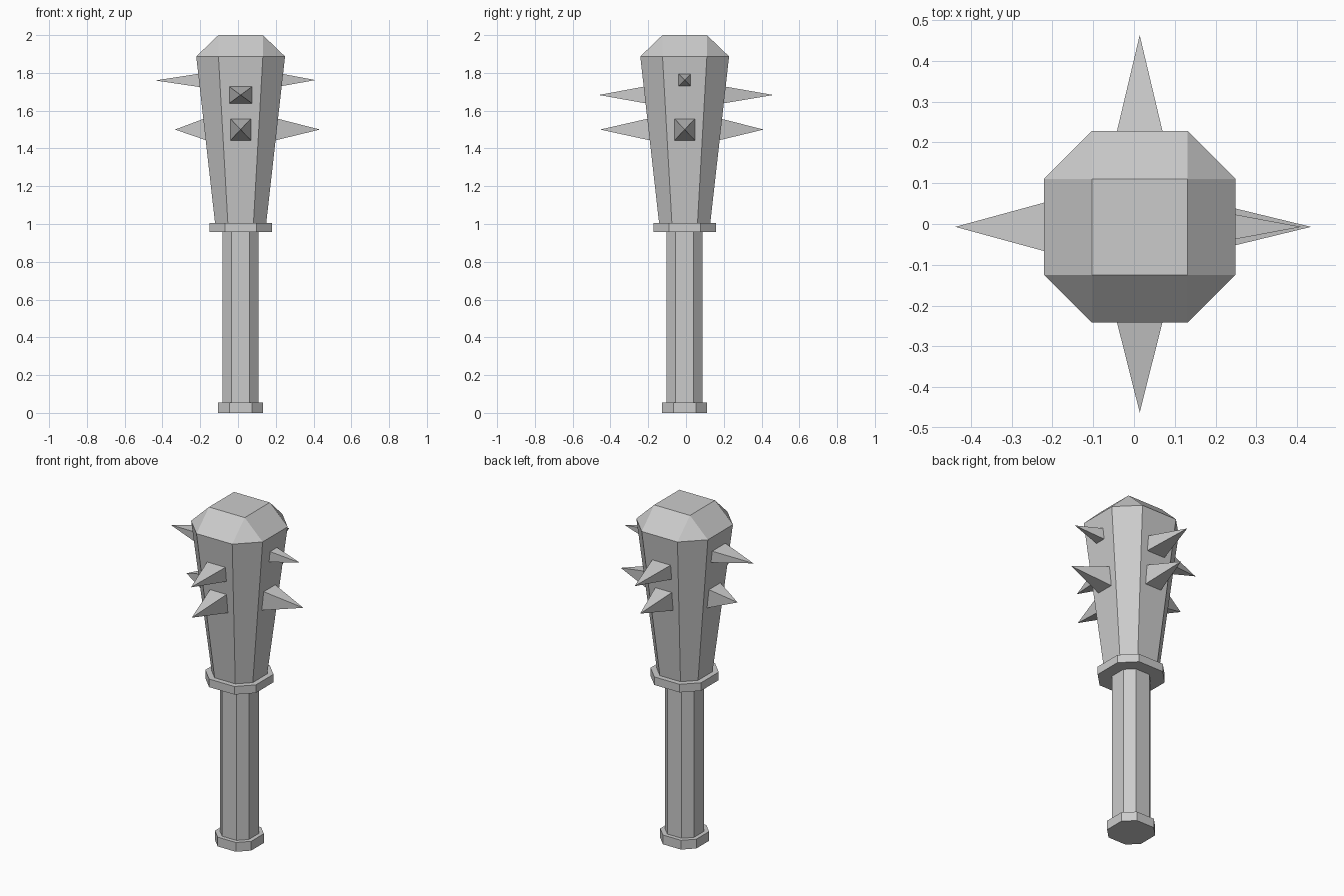
import bpy
import bmesh
from mathutils import Matrix, Vector
from math import pi

if "Cube" in bpy.data.objects:
    bpy.data.objects.remove(bpy.data.objects["Cube"])

CX, CY = 0.014, -0.007          # axis of the club
HEAD_Z0, HEAD_Z1 = 1.0, 1.887   # tapered part of the head
HEAD_R0, HEAD_R1 = 0.135, 0.235


def finish(name, bm):
    bmesh.ops.recalc_face_normals(bm, faces=bm.faces[:])
    mesh = bpy.data.meshes.new(name)
    bm.to_mesh(mesh)
    bm.free()
    obj = bpy.data.objects.new(name, mesh)
    obj.location = (CX, CY, 0)
    bpy.context.collection.objects.link(obj)
    return obj


def octagon(bm, r, z):
    # chamfered square: each flat is half as wide as the whole
    h = r / 2
    pts = [(r, -h), (r, h), (h, r), (-h, r), (-r, h), (-r, -h), (-h, -r), (h, -r)]
    return [bm.verts.new((x, y, z)) for x, y in pts]


def prism(bm, r0, z0, r1, z1, cap=True):
    low, high = octagon(bm, r0, z0), octagon(bm, r1, z1)
    for i in range(8):
        j = (i + 1) % 8
        bm.faces.new((low[i], low[j], high[j], high[i]))
    bm.faces.new(low[::-1])
    if cap:
        bm.faces.new(high)
    return high


# Pommel, handle and collar
for name, r, z0, z1 in (("pommel", 0.119, 0.0, 0.055),
                        ("handle", 0.095, 0.05, 0.97),
                        ("collar", 0.166, 0.958, 1.006)):
    bm = bmesh.new()
    prism(bm, r, z0, r, z1)
    finish(name, bm)

# Flared head, its crown sloping in to a square top
bm = bmesh.new()
rim = prism(bm, HEAD_R0, HEAD_Z0, HEAD_R1, HEAD_Z1, cap=False)
h = HEAD_R1 / 2
top = [bm.verts.new((x, y, 2.0)) for x, y in ((h, h), (-h, h), (-h, -h), (h, -h))]
for k in range(4):
    a, b, c = (rim[(2 * k + i) % 8] for i in (1, 2, 3))
    bm.faces.new((a, b, top[k]))
    bm.faces.new((b, c, top[(k + 1) % 4], top[k]))
bm.faces.new(top)
finish("head", bm)


# Four-sided spikes seated on the sloping flats of the head
def spike(name, turn, z, half_w, half_h, reach):
    def surface(zz):
        return HEAD_R0 + (HEAD_R1 - HEAD_R0) * (zz - HEAD_Z0) / (HEAD_Z1 - HEAD_Z0)
    bm = bmesh.new()
    base = [bm.verts.new(Vector((surface(z + sz * half_h), sy * half_w, z + sz * half_h)))
            for sy, sz in ((-1, -1), (1, -1), (1, 1), (-1, 1))]
    tip = bm.verts.new((reach, 0, z))
    for i in range(4):
        bm.faces.new((base[i], base[(i + 1) % 4], tip))
    bm.faces.new(base[::-1])
    bmesh.ops.rotate(bm, verts=bm.verts[:], cent=(0, 0, 0),
                     matrix=Matrix.Rotation(turn * pi / 2, 3, 'Z'))
    finish(name, bm)


# quarter turn from +x, height, half width, half height, tip distance from axis
for name, *args in (("right_upper_spike", 0, 1.762, 0.032, 0.032, 0.396),
                    ("right_lower_spike", 0, 1.5, 0.054, 0.057, 0.42),
                    ("back_upper_spike", 1, 1.683, 0.06, 0.044, 0.47),
                    ("back_lower_spike", 1, 1.5, 0.054, 0.056, 0.418),
                    ("left_upper_spike", 2, 1.76, 0.062, 0.035, 0.452),
                    ("left_lower_spike", 2, 1.5, 0.054, 0.056, 0.348),
                    ("front_upper_spike", 3, 1.683, 0.06, 0.044, 0.455),
                    ("front_lower_spike", 3, 1.5, 0.054, 0.057, 0.448)):
    spike(name, *args)
